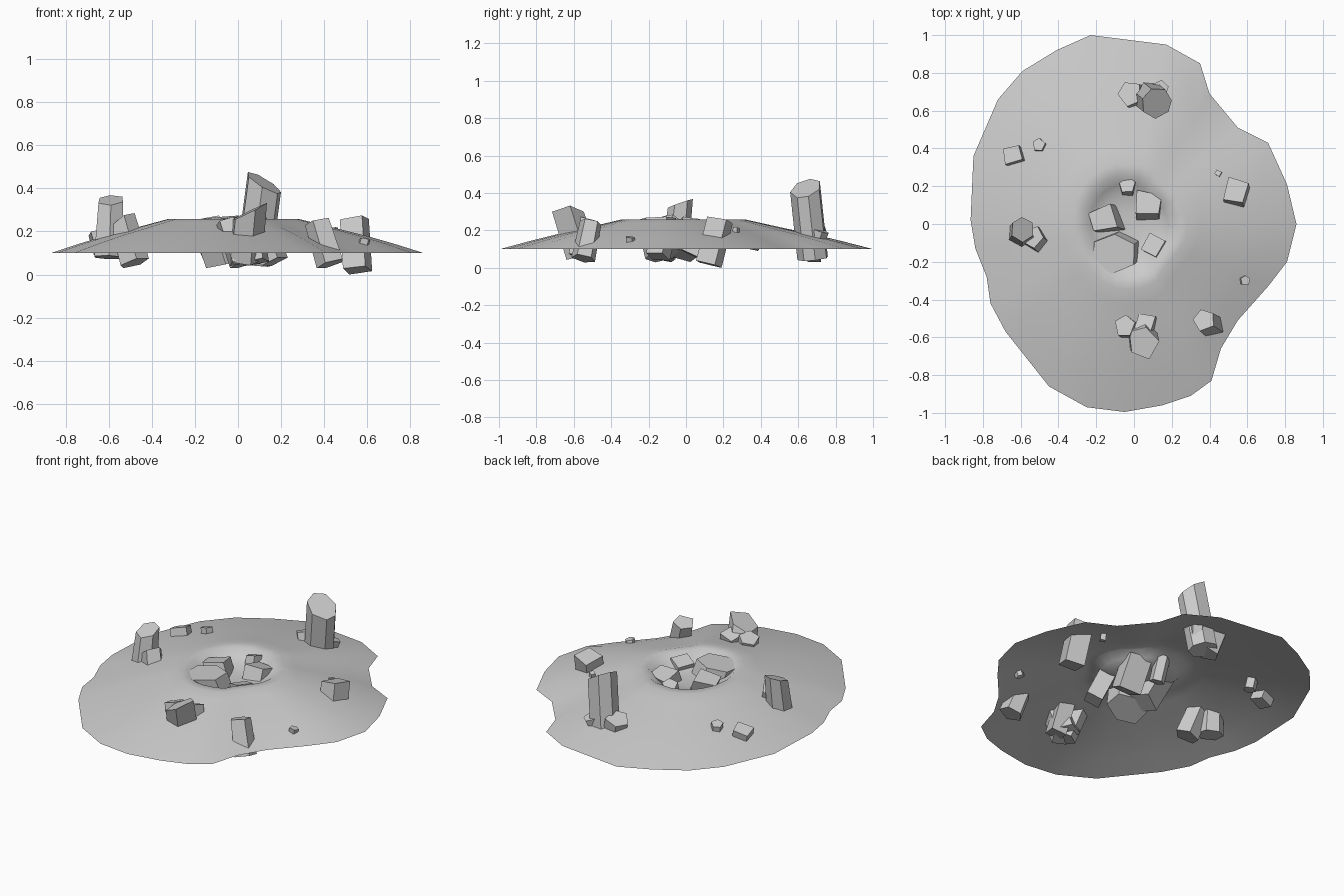
import bpy, bmesh, math, random
from mathutils import Vector

if "Cube" in bpy.data.objects:
    bpy.data.objects.remove(bpy.data.objects["Cube"])

random.seed(4)

# Irregular mound outline (x, y), clockwise from the back
OUTLINE = [(-.23, 1), (.17, .95), (.35, .85), (.40, .69), (.55, .51), (.71, .43),
           (.81, .21), (.86, 0), (.81, -.2), (.71, -.33), (.55, -.51), (.46, -.66),
           (.41, -.83), (.30, -.91), (.15, -.96), (-.05, -.995), (-.25, -.97),
           (-.45, -.86), (-.68, -.57), (-.76, -.42), (-.78, -.28), (-.84, -.13),
           (-.865, .02), (-.85, .36), (-.72, .66), (-.59, .81), (-.41, .92)]
# Radial height profile: (fraction of outline, z), with a shallow crater in the middle
PROFILE = [(1, .10), (.85, .142), (.7, .18), (.55, .213), (.43, .24), (.35, .258),
           (.29, .258), (.24, .225), (.18, .2), (.09, .19)]


def finish(name, bm, smooth=False):
    bmesh.ops.recalc_face_normals(bm, faces=bm.faces)
    me = bpy.data.meshes.new(name)
    bm.to_mesh(me)
    bm.free()
    ob = bpy.data.objects.new(name, me)
    bpy.context.collection.objects.link(ob)
    for p in me.polygons:
        p.use_smooth = smooth
    return ob


# Ground mound: open sheet; the outline rounds off toward the crater
bm = bmesh.new()
rings = []
centre = Vector((-.03, -.02))
for t, z in PROFILE:
    ring = []
    for x, y in OUTLINE:
        p = Vector((x, y)) * t
        d = p.normalized() * t * .87
        p = p.lerp(d, (1 - t) * .5) + centre * (1 - t)
        ring.append(bm.verts.new((p.x, p.y, z)))
    rings.append(ring)
n = len(OUTLINE)
for a, b in zip(rings, rings[1:]):
    for i in range(n):
        bm.faces.new((a[i], a[(i + 1) % n], b[(i + 1) % n], b[i]))
mid = bm.verts.new((centre.x, centre.y, .188))
for i in range(n):
    bm.faces.new((rings[-1][i], rings[-1][(i + 1) % n], mid))
mound = finish("ground_mound", bm, True)
if sum(p.normal.z for p in mound.data.polygons) < 0:
    mound.data.flip_normals()


def rock(name, bottom, top, r, sides, cap=(0, 0, 1), turn=0, taper=1.0, stretch=1.0):
    """Faceted prism from bottom to top, its end cut along the cap normal."""
    b, t, cap = Vector(bottom), Vector(top), Vector(cap).normalized()
    axis = (t - b).normalized()
    u = (Vector((1, 0, 0)) - axis * axis.x).normalized()
    v = axis.cross(u)
    bm = bmesh.new()
    low, high = [], []
    for i in range(sides):
        a = math.radians(turn) + (i + random.uniform(-.12, .12)) * math.tau / sides
        off = (u * math.cos(a) * stretch + v * math.sin(a)) * r
        p = t + off * taper
        p += axis * ((t - p).dot(cap) / axis.dot(cap))
        low.append(bm.verts.new(b + off))
        high.append(bm.verts.new(p))
    bm.faces.new(low)
    bm.faces.new(high)
    for i in range(sides):
        j = (i + 1) % sides
        bm.faces.new((low[i], low[j], high[j], high[i]))
    return finish(name, bm)


# Tall back pillar and its small companions
rock("tall_pillar", (.07, .68, .05), (.12, .64, .425), .085, 7, (.5, -.25, .85), 10, 1.0)
rock("pillar_side_rock", (.03, .66, .05), (-.02, .69, .22), .07, 5, (-.3, .2, 1), 40)
rock("pillar_back_rock", (.11, .68, .1), (.14, .72, .2), .045, 5, (.2, .3, 1), 20)

# Left pillar pair
rock("left_pillar", (-.60, -.06, .08), (-.59, -.03, .345), .075, 6, (-.05, -.35, 1), 30, .85)
rock("left_low_rock", (-.48, -.12, .055), (-.535, -.07, .25), .07, 5, (-.5, .3, .8), 60, .9)

# Front cluster
rock("front_block", (.03, -.56, .07), (.05, -.63, .29), .088, 5, (-.45, -.05, .9), 80, .95)
rock("front_left_rock", (.01, -.58, .06), (-.05, -.54, .25), .06, 5, (-.3, .2, 1), 10)
rock("front_back_rock", (.09, -.57, .06), (.06, -.525, .255), .065, 4, (-.2, .3, 1), 25)

# Right side rocks
rock("front_right_rock", (.43, -.55, .05), (.37, -.51, .245), .068, 5, (-.25, .2, 1), 35, .9)
rock("right_rock", (.55, .12, .02), (.535, .18, .255), .08, 4, (-.15, .2, 1), 35)

# Small scattered stones
rock("left_back_stone", (-.62, .35, .11), (-.645, .365, .2), .062, 4, (-.3, .2, 1), 55)
rock("left_back_pebble", (-.49, .41, .12), (-.505, .42, .215), .036, 5, (-.2, .2, 1), 15)
rock("right_back_pebble", (.45, .265, .15), (.445, .27, .215), .02, 4, (-.2, .2, 1), 15)
rock("right_front_pebble", (.575, -.295, .12), (.59, -.30, .165), .027, 5, (.2, .1, 1), 15)

# Rocks in the crater
rock("crater_back_rock", (-.03, .16, .11), (-.035, .205, .25), .045, 5, (-.2, .3, 1), 20)
rock("crater_right_rock", (.08, .03, .07), (.07, .115, .25), .085, 4, (0, .25, 1), 35)
rock("crater_left_rock", (-.07, 0, .07), (-.16, .03, .255), .085, 4, (-.2, .1, 1), 60)
rock("crater_large_rock", (-.05, -.12, .07), (-.11, -.16, .26), .1, 6, (-.1, -.05, 1), 25, 1.05, 1.2)
rock("crater_front_rock", (.17, -.15, .06), (.1, -.11, .235), .068, 4, (-.2, .2, 1), 20)
